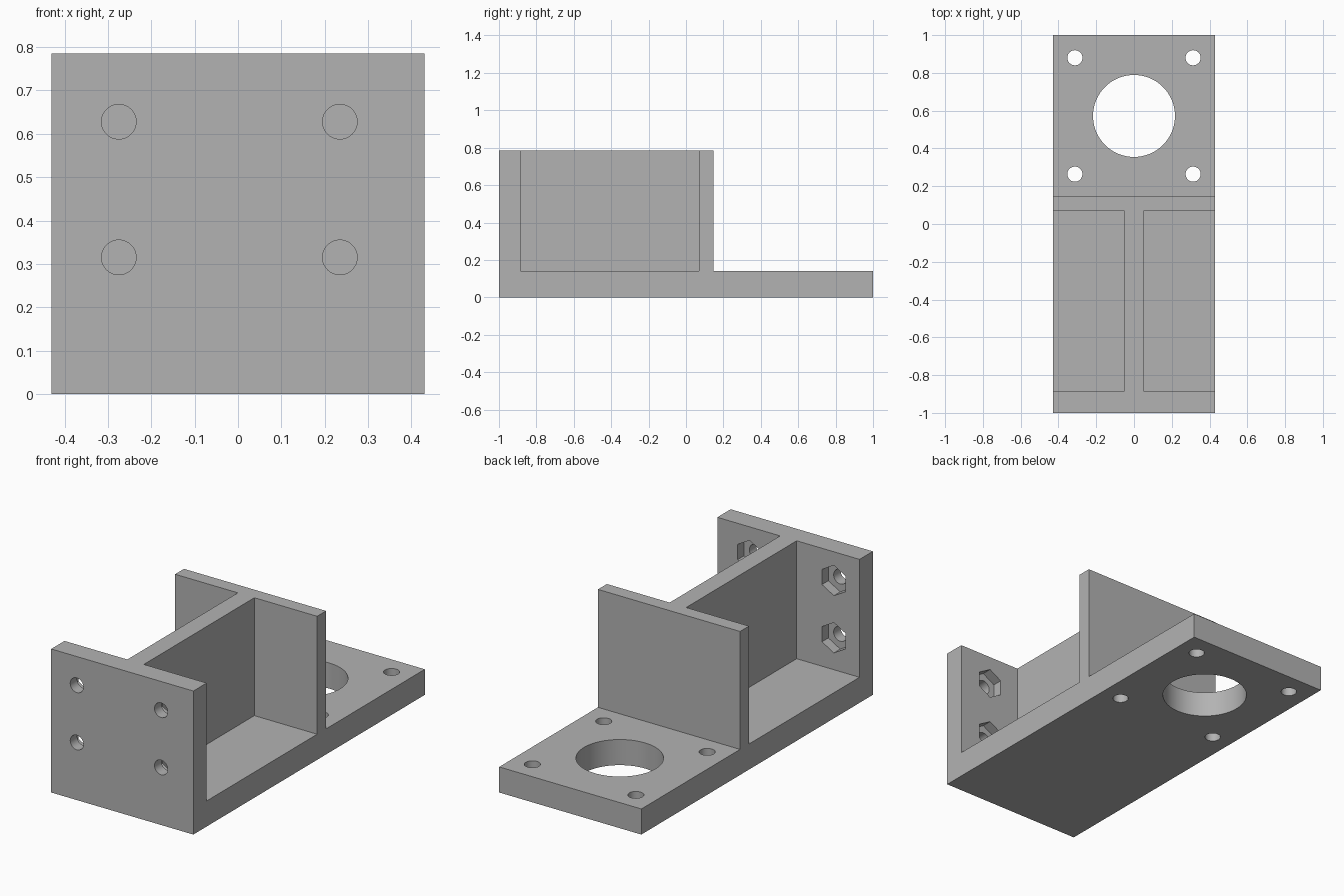
import bpy
import bmesh
import math
from mathutils import Matrix, Vector

default = bpy.data.objects.get("Cube")
if default:
    bpy.data.objects.remove(default, do_unlink=True)

GREY = (0.45, 0.45, 0.45, 1)
grey = bpy.data.materials.new("plain grey")
grey.use_nodes = True
grey.diffuse_color = GREY
grey.node_tree.nodes["Principled BSDF"].inputs["Base Color"].default_value = GREY

HALF_W, HEIGHT, BASE_T = 0.43, 0.785, 0.14
FRONT_IN, REAR_IN, REAR_OUT = -0.885, 0.07, 0.147
WEB = 0.05


def finish(name, bm):
    bmesh.ops.recalc_face_normals(bm, faces=bm.faces)
    mesh = bpy.data.meshes.new(name)
    bm.to_mesh(mesh)
    bm.free()
    mesh.materials.append(grey)
    obj = bpy.data.objects.new(name, mesh)
    bpy.context.collection.objects.link(obj)
    return obj


def add_box(bm, lo, hi):
    lo, hi = Vector(lo), Vector(hi)
    bmesh.ops.create_cube(bm, size=1, matrix=Matrix.Translation((lo + hi) / 2)
                          @ Matrix.Diagonal((*(hi - lo), 1)))


def add_bore(bm, centre, radius, depth, axis="Z", sides=48):
    turn = Matrix.Rotation(math.pi / 2, 4, "X") if axis == "Y" else Matrix()
    bmesh.ops.create_cone(bm, cap_ends=True, segments=sides, radius1=radius,
                          radius2=radius, depth=depth,
                          matrix=Matrix.Translation(centre) @ turn)


# Bracket body: stepped side profile extruded across the width
bm = bmesh.new()
profile = [(-1, 0), (1, 0), (1, BASE_T), (REAR_OUT, BASE_T),
           (REAR_OUT, HEIGHT), (-1, HEIGHT)]
side = bm.faces.new([bm.verts.new((-HALF_W, y, z)) for y, z in profile])
swept = bmesh.ops.extrude_face_region(bm, geom=[side])["geom"]
bmesh.ops.translate(bm, vec=(2 * HALF_W, 0, 0),
                    verts=[v for v in swept if isinstance(v, bmesh.types.BMVert)])
bracket = finish("mounting_bracket", bm)

# Side pockets leave the front plate, rear wall and centre web
bm = bmesh.new()
for x0, x1 in ((-1, -WEB), (WEB, 1)):
    add_box(bm, (x0, FRONT_IN, BASE_T), (x1, REAR_IN, 1))
cutters = [finish("pocket_cutter", bm)]

# Base bores: one large opening with four screw holes around it
bm = bmesh.new()
add_bore(bm, (0, 0.572, 0.07), 0.217, 0.4, sides=96)
for x in (-0.313, 0.313):
    for y in (0.264, 0.88):
        add_bore(bm, (x, y, 0.07), 0.04, 0.4)
cutters.append(finish("base_bore_cutter", bm))

# Front plate: screw holes with hexagonal nut recesses on the inner face
holes, nuts = bmesh.new(), bmesh.new()
for x in (-0.275, 0.235):
    for z in (0.315, 0.628):
        add_bore(holes, (x, -0.95, z), 0.04, 0.3, "Y")
        add_bore(nuts, (x, FRONT_IN, z), 0.083, 0.11, "Y", 6)
# Keep a vertex of each hexagon pointing straight up
top = max(v.co.z for v in nuts.verts)
if top < 0.628 + 0.08:
    for x in (-0.275, 0.235):
        for z in (0.315, 0.628):
            ring = [v for v in nuts.verts
                    if abs(v.co.x - x) < 0.1 and abs(v.co.z - z) < 0.1]
            bmesh.ops.rotate(nuts, verts=ring, cent=(x, 0, z),
                             matrix=Matrix.Rotation(math.pi / 6, 3, "Y"))
cutters += [finish("nut_recess_cutter", nuts), finish("plate_hole_cutter", holes)]

# Cut everything and drop the helpers
bpy.ops.object.select_all(action="DESELECT")
bpy.context.view_layer.objects.active = bracket
bracket.select_set(True)
for cutter in cutters:
    cutter.hide_render = True
    mod = bracket.modifiers.new(cutter.name, "BOOLEAN")
    mod.operation = "DIFFERENCE"
    mod.solver = "EXACT"
    mod.object = cutter
    bpy.ops.object.modifier_apply(modifier=mod.name)
    bpy.data.objects.remove(cutter, do_unlink=True)

bpy.ops.object.shade_smooth_by_angle(angle=math.radians(30))
